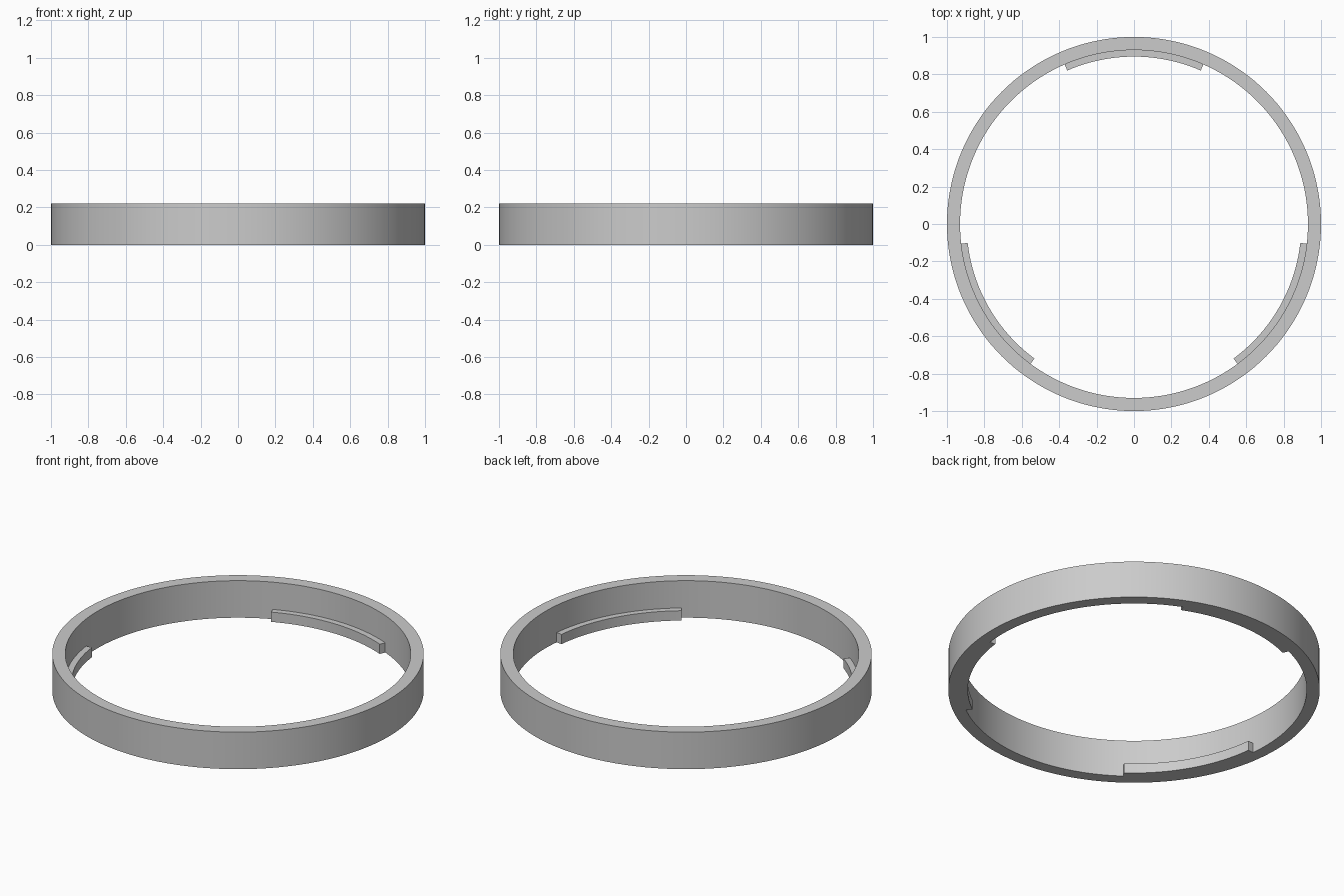
import bpy, bmesh
from math import cos, sin, radians, pi

cube = bpy.data.objects.get("Cube")
if cube:
    bpy.data.objects.remove(cube, do_unlink=True)

# Single grey material
grey = bpy.data.materials.new("light_grey")
grey.use_nodes = True
colour = (0.6, 0.6, 0.6, 1)
grey.diffuse_color = colour
grey.node_tree.nodes["Principled BSDF"].inputs["Base Color"].default_value = colour

OUTER, INNER, HEIGHT = 1.0, 0.93, 0.22
TAB_INNER, TAB_HEIGHT, TAB_HALF = 0.895, 0.058, radians(23.5)


def arc_band(name, r_in, r_out, height, start, sweep, steps):
    """Rectangular section swept about z; a full turn is closed, an arc is capped."""
    bm = bmesh.new()
    closed = sweep >= 2 * pi - 1e-6
    section = [(r_in, 0), (r_out, 0), (r_out, height), (r_in, height)]
    loops = []
    for i in range(steps if closed else steps + 1):
        a = start + sweep * i / steps
        loops.append([bm.verts.new((r * cos(a), r * sin(a), z)) for r, z in section])
    for i in range(steps):
        a, b = loops[i], loops[(i + 1) % len(loops)]
        for j in range(4):
            k = (j + 1) % 4
            bm.faces.new((a[j], a[k], b[k], b[j]))
    if not closed:
        bm.faces.new(loops[0])
        bm.faces.new(loops[-1])
    bmesh.ops.recalc_face_normals(bm, faces=bm.faces)
    mesh = bpy.data.meshes.new(name)
    bm.to_mesh(mesh)
    bm.free()
    mesh.materials.append(grey)
    obj = bpy.data.objects.new(name, mesh)
    bpy.context.collection.objects.link(obj)
    bpy.ops.object.select_all(action="DESELECT")
    obj.select_set(True)
    bpy.context.view_layer.objects.active = obj
    bpy.ops.object.shade_smooth_by_angle(angle=radians(30))
    return obj


# Main ring
arc_band("ring", INNER, OUTER, HEIGHT, 0, 2 * pi, 144)

# Three locking tabs along the bottom of the inner wall
for name, angle in (("back_tab", 90), ("right_tab", 210), ("left_tab", 330)):
    arc_band(name, TAB_INNER, INNER + 0.001, TAB_HEIGHT,
             radians(angle) - TAB_HALF, 2 * TAB_HALF, 20)
